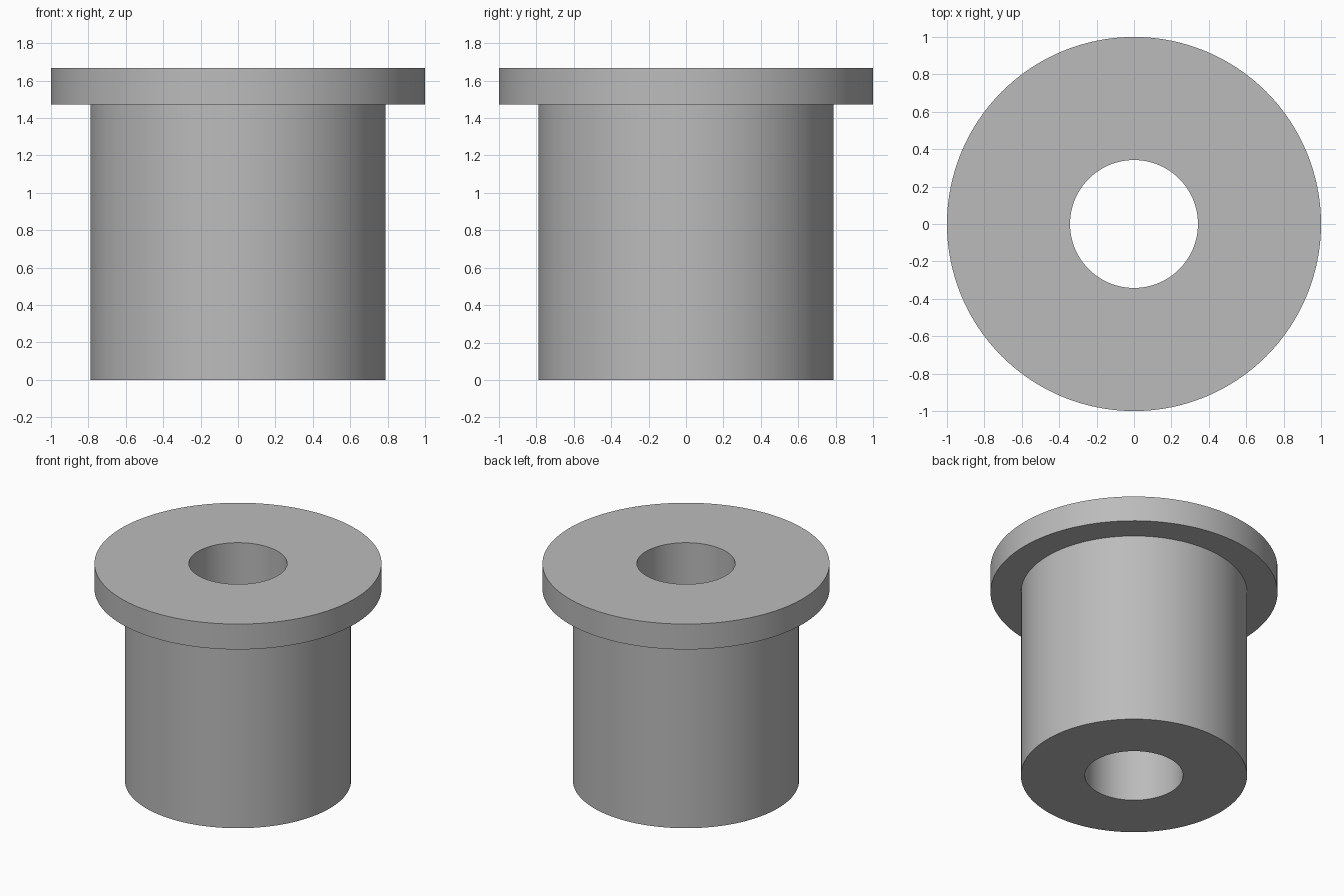
import bpy
import bmesh
import math

SEGMENTS = 128
HOLE_R, BODY_R, FLANGE_R = 0.342, 0.788, 1.0
FLANGE_Z, TOP_Z = 1.473, 1.668

cube = bpy.data.objects.get("Cube")
if cube:
    bpy.data.objects.remove(cube, do_unlink=True)

# Plain grey material
grey = bpy.data.materials.new("plain_grey")
grey.use_nodes = True
colour = (0.5, 0.5, 0.5, 1.0)
grey.diffuse_color = colour
grey.node_tree.nodes["Principled BSDF"].inputs["Base Color"].default_value = colour


def lathe(name, profile):
    """Revolve a closed (radius, height) profile around z."""
    bm = bmesh.new()
    verts = [bm.verts.new((r, 0, z)) for r, z in profile]
    edges = [bm.edges.new((v, verts[(i + 1) % len(verts)])) for i, v in enumerate(verts)]
    bmesh.ops.spin(bm, geom=verts + edges, cent=(0, 0, 0), axis=(0, 0, 1),
                   angle=math.tau, steps=SEGMENTS, use_merge=True)
    bmesh.ops.remove_doubles(bm, verts=bm.verts, dist=0.0001)
    bmesh.ops.recalc_face_normals(bm, faces=bm.faces)
    mesh = bpy.data.meshes.new(name)
    bm.to_mesh(mesh)
    bm.free()
    obj = bpy.data.objects.new(name, mesh)
    bpy.context.collection.objects.link(obj)
    mesh.materials.append(grey)
    return obj


# Flanged bushing: sleeve, collar and through bore in one solid
bushing = lathe("flanged_bushing", [
    (HOLE_R, 0), (BODY_R, 0), (BODY_R, FLANGE_Z),
    (FLANGE_R, FLANGE_Z), (FLANGE_R, TOP_Z), (HOLE_R, TOP_Z),
])

bpy.ops.object.select_all(action="DESELECT")
bushing.select_set(True)
bpy.context.view_layer.objects.active = bushing
bpy.ops.object.shade_smooth_by_angle(angle=math.radians(30))
